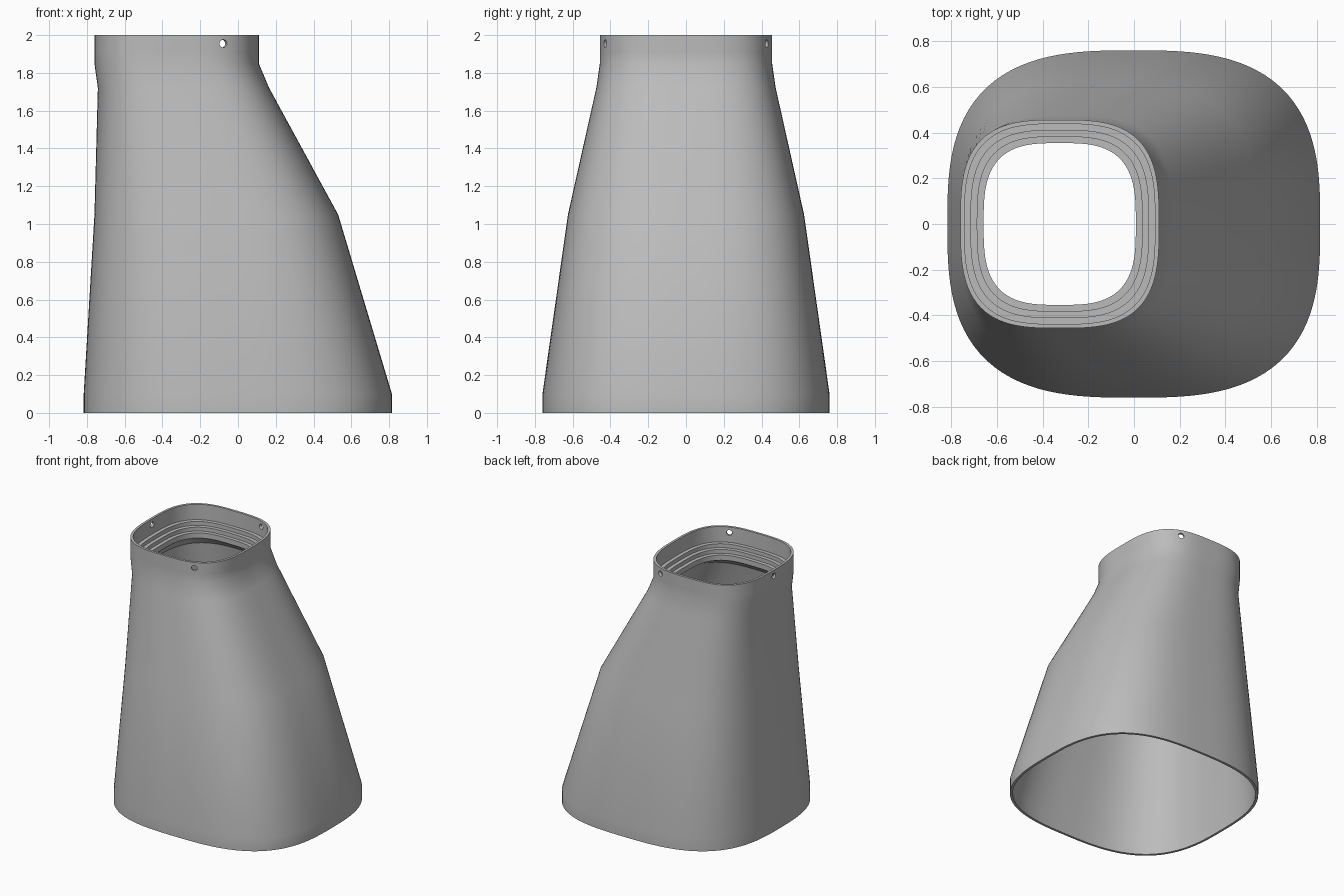
import bpy, bmesh, math
from mathutils import Matrix, Vector

cube = bpy.data.objects.get("Cube")
if cube:
    bpy.data.objects.remove(cube, do_unlink=True)

SEGMENTS = 128
WALL = 0.018

mat = bpy.data.materials.new("light grey plastic")
mat.use_nodes = True
grey = (0.5, 0.5, 0.5, 1)
mat.diffuse_color = grey
mat.node_tree.nodes["Principled BSDF"].inputs["Base Color"].default_value = grey


def ring(bm, z, left, right, half_y, power):
    """Rounded-square loop of vertices."""
    mid, half_x = (left + right) / 2, (right - left) / 2
    verts = []
    for i in range(SEGMENTS):
        a = 2 * math.pi * i / SEGMENTS
        c, s = math.cos(a), math.sin(a)
        r = (abs(c) ** power + abs(s) ** power) ** (-1 / power)
        verts.append(bm.verts.new((mid + half_x * r * c, half_y * r * s, z)))
    return verts


def inset(section, d):
    z, left, right, half_y, power = section
    return (z, left + d, right - d, half_y - d, power)


# Outer wall: height, left, right, half depth, squareness
outer = [
    (0.0, -0.817, 0.815, 0.76, 2.9),
    (0.1, -0.817, 0.815, 0.76, 2.9),
    (1.05, -0.76, 0.53, 0.625, 2.9),
    (1.72, -0.742, 0.165, 0.475, 3.0),
    (1.85, -0.76, 0.11, 0.456, 3.1),
    (1.91, -0.76, 0.11, 0.456, 3.1),
    (2.0, -0.76, 0.11, 0.456, 3.1),
]

# Inside the neck: stepped ledges going down
neck = outer[-1][1:]
inner = [inset((z, *neck), WALL) for z in (2.0, 1.91)]
depth = WALL
for z in (1.88, 1.85, 1.82):
    inner.append(inset((z, *neck), depth))
    depth += 0.028
    inner.append(inset((z, *neck), depth))
inner.append(inset((1.78, *neck), depth))

# Inside the body: follows the outer wall down
inner.append(inset((1.70, -0.742, 0.172, 0.478, 3.0), WALL))
inner += [inset(s, WALL) for s in reversed(outer[:3])]

# Closed loft of all the loops
bm = bmesh.new()
loops = [ring(bm, *s) for s in outer + inner]
for a, b in zip(loops, loops[1:] + loops[:1]):
    for i in range(SEGMENTS):
        j = (i + 1) % SEGMENTS
        bm.faces.new((a[i], a[j], b[j], b[i]))
bmesh.ops.recalc_face_normals(bm, faces=bm.faces)
mesh = bpy.data.meshes.new("adapter_duct")
bm.to_mesh(mesh)
bm.free()
mesh.materials.append(mat)
duct = bpy.data.objects.new("adapter_duct", mesh)
bpy.context.collection.objects.link(duct)

# Three screw holes drilled radially through the neck
bm = bmesh.new()
for degrees in (60, 180, 300):
    a = math.radians(degrees)
    out = Vector((math.cos(a), math.sin(a), 0))
    place = Matrix.Translation(Vector((-0.325, 0, 1.955)) + out * 0.46)
    turn = out.to_track_quat("Z", "Y").to_matrix().to_4x4()
    bmesh.ops.create_cone(bm, cap_ends=True, segments=20, radius1=0.021,
                          radius2=0.021, depth=0.3, matrix=place @ turn)
cut_mesh = bpy.data.meshes.new("hole_cutter")
bm.to_mesh(cut_mesh)
bm.free()
cut_mesh.materials.append(mat)
cutter = bpy.data.objects.new("hole_cutter", cut_mesh)
cutter.hide_render = True
bpy.context.collection.objects.link(cutter)

mod = duct.modifiers.new("screw holes", "BOOLEAN")
mod.operation = "DIFFERENCE"
mod.solver = "EXACT"
mod.object = cutter

bpy.ops.object.select_all(action="DESELECT")
duct.select_set(True)
bpy.context.view_layer.objects.active = duct
bpy.ops.object.modifier_apply(modifier=mod.name)
bpy.data.objects.remove(cutter, do_unlink=True)
bpy.ops.object.shade_smooth_by_angle(angle=math.radians(30))
